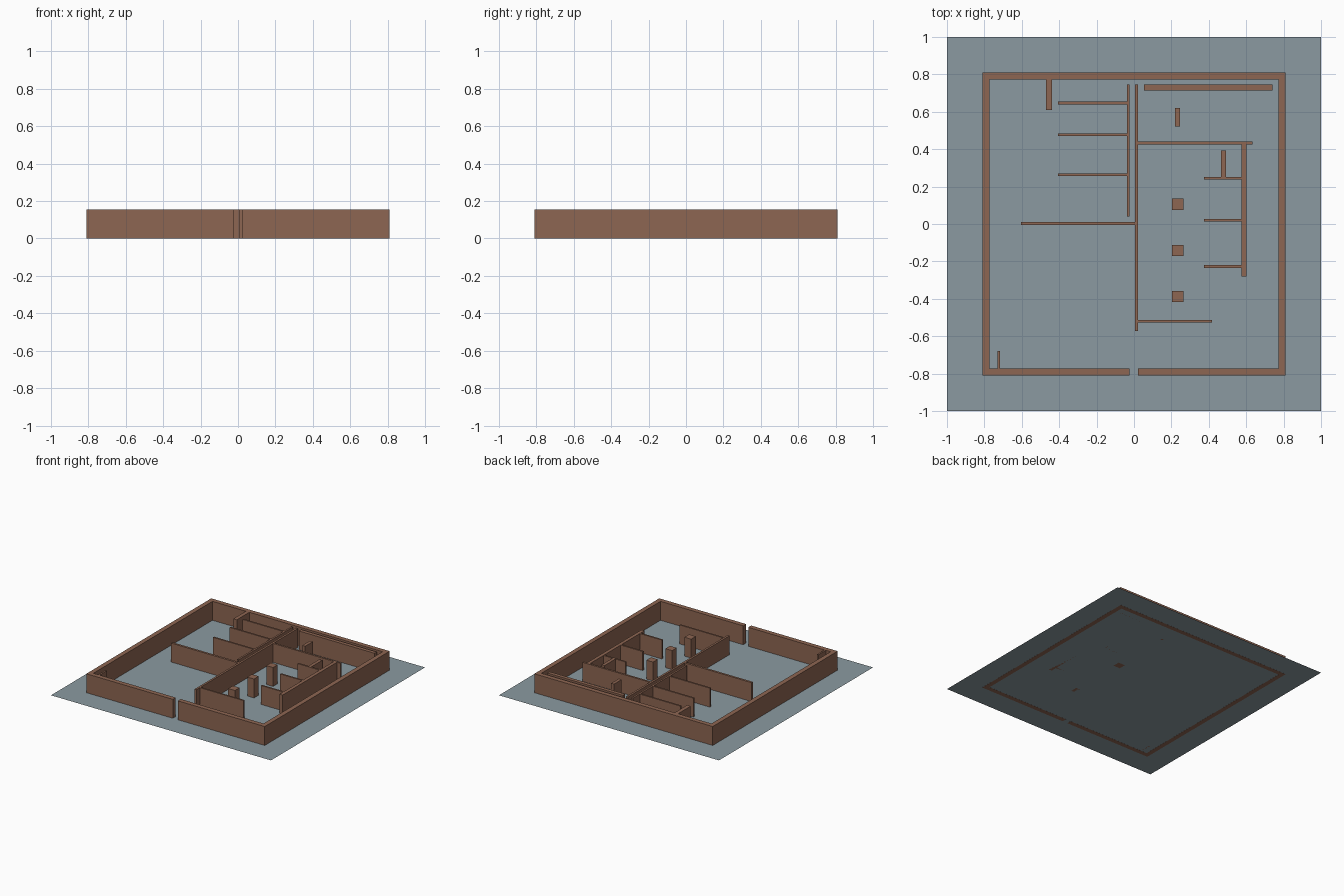
import bpy, bmesh

if "Cube" in bpy.data.objects:
    bpy.data.objects.remove(bpy.data.objects["Cube"])

def material(name, rgb):
    m = bpy.data.materials.new(name)
    m.diffuse_color = (*rgb, 1.0)
    m.use_nodes = True
    m.node_tree.nodes["Principled BSDF"].inputs["Base Color"].default_value = m.diffuse_color
    return m

BROWN = material("wall brown", (0.27, 0.133, 0.084))
GREY = material("floor blue grey", (0.258, 0.323, 0.356))
TOP = 0.156
FLOOR = 0.0006

def finish(name, bm, mat):
    bmesh.ops.recalc_face_normals(bm, faces=bm.faces[:])
    me = bpy.data.meshes.new(name)
    bm.to_mesh(me)
    bm.free()
    me.materials.append(mat)
    ob = bpy.data.objects.new(name, me)
    bpy.context.collection.objects.link(ob)
    return ob

def extruded(name, outline, z0, z1, mat):
    """Closed plan outline raised from z0 to z1."""
    bm = bmesh.new()
    face = bm.faces.new([bm.verts.new((x, y, z0)) for x, y in outline])
    ext = bmesh.ops.extrude_face_region(bm, geom=[face], use_keep_orig=True)
    for v in ext["geom"]:
        if isinstance(v, bmesh.types.BMVert):
            v.co.z = z1
    return finish(name, bm, mat)

def wall(name, x0, x1, y0, y1):
    extruded(name, [(x0, y0), (x1, y0), (x1, y1), (x0, y1)], FLOOR, TOP, BROWN)

# ground sheet, a single flat face
bm = bmesh.new()
bmesh.ops.create_grid(bm, x_segments=1, y_segments=1, size=1.0)
for v in bm.verts:
    v.co.z = FLOOR
finish("ground_sheet", bm, GREY)

# outer wall: one ring with the entrance gap at the front
o, i, g0, g1 = 0.811, 0.773, -0.025, 0.021
extruded("outer_wall", [
    (g0, -o), (-o, -o), (-o, o), (o, o), (o, -o), (g1, -o),
    (g1, -i), (i, -i), (i, i), (-i, i), (-i, -i), (g0, -i)], 0.0, TOP, BROWN)

# central partitions
wall("spine_wall", 0.005, 0.022, -0.572, 0.745)
wall("left_spine_wall", -0.038, -0.023, 0.04, 0.745)
wall("left_cross_wall", -0.605, 0.005, -0.006, 0.012)

# left bays
for n, y in enumerate((0.647, 0.477, 0.263)):
    wall(f"left_bay_wall_{n}", -0.406, -0.038, y - 0.007, y + 0.007)

# short stubs off the outer wall
wall("back_stub", -0.47, -0.438, 0.61, 0.773)
wall("front_stub", -0.73, -0.716, -0.773, -0.68)

# right-hand rooms
wall("back_counter", 0.053, 0.74, 0.715, 0.745)
wall("back_room_post", 0.22, 0.246, 0.52, 0.62)
wall("right_cross_wall", 0.022, 0.633, 0.424, 0.44)
wall("right_spine_wall", 0.574, 0.602, -0.28, 0.424)
wall("bay_divider", 0.465, 0.492, 0.25, 0.392)
wall("front_cross_wall", 0.022, 0.418, -0.527, -0.514)
for n, y in enumerate((0.245, 0.021, -0.227)):
    wall(f"right_bay_wall_{n}", 0.374, 0.574, y - 0.007, y + 0.007)

# square pillars
for n, y in enumerate((0.106, -0.141, -0.388)):
    wall(f"pillar_{n}", 0.204, 0.265, y - 0.03, y + 0.03)
